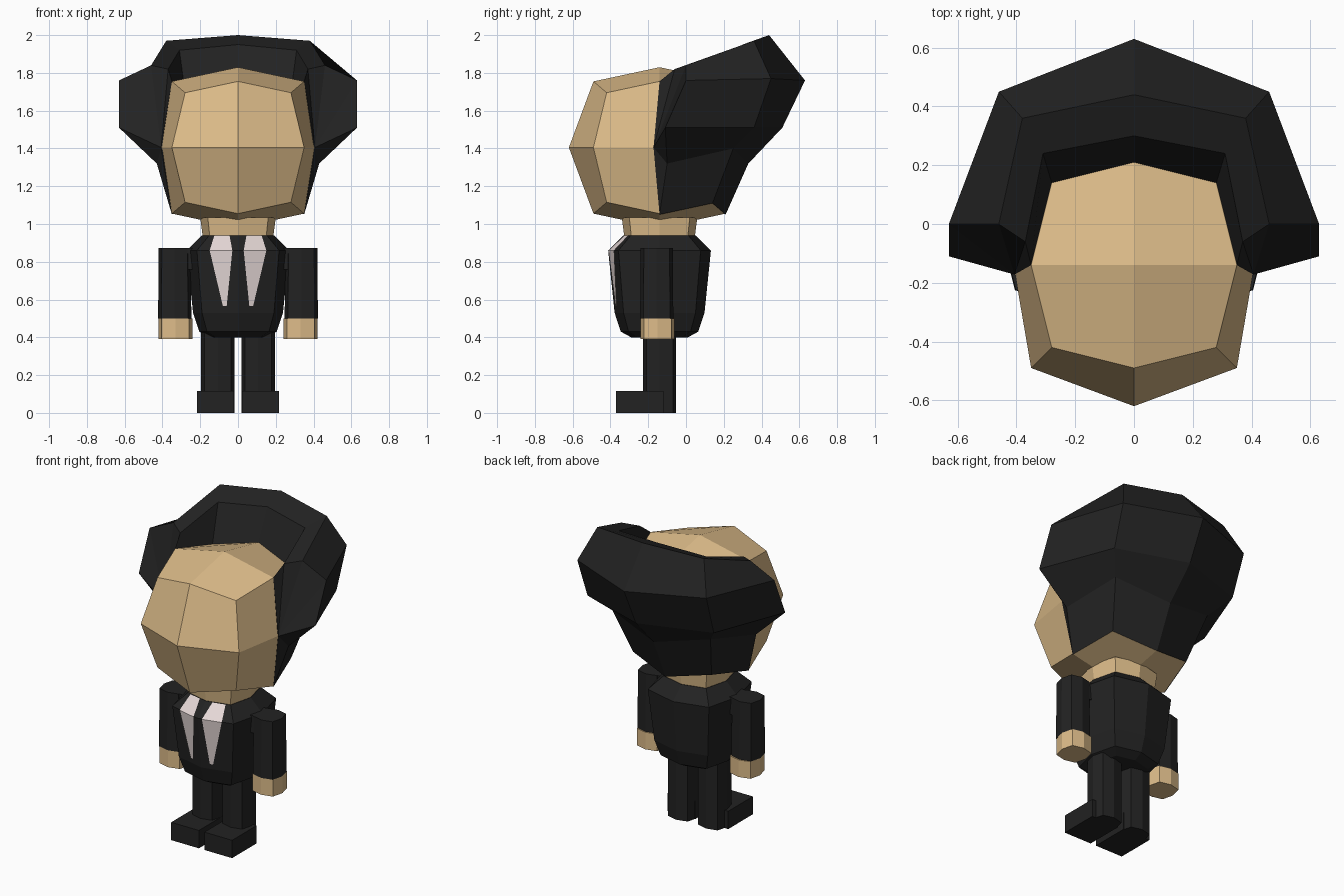
import bpy, bmesh

if "Cube" in bpy.data.objects:
    bpy.data.objects.remove(bpy.data.objects["Cube"])


def material(name, rgb):
    m = bpy.data.materials.new(name)
    m.diffuse_color = (*rgb, 1)
    m.use_nodes = True
    m.node_tree.nodes["Principled BSDF"].inputs["Base Color"].default_value = m.diffuse_color
    return m


SKIN = material("skin tan", (0.72, 0.50, 0.25))
BLACK = material("black", (0.016, 0.016, 0.016))
WHITE = material("off white", (0.79, 0.69, 0.68))
YC = -0.14  # front-to-back centre of head and body


def finish(bm, name, mat):
    bmesh.ops.recalc_face_normals(bm, faces=bm.faces)
    me = bpy.data.meshes.new(name)
    bm.to_mesh(me)
    bm.free()
    me.materials.append(mat)
    ob = bpy.data.objects.new(name, me)
    bpy.context.collection.objects.link(ob)
    return ob


def column(name, mat, cx, cy, rings):
    """Stack of rounded-square eight-sided rings given as (radius, z)."""
    bm = bmesh.new()
    unit = [(1, 0), (.8, .8), (0, 1), (-.8, .8), (-1, 0), (-.8, -.8), (0, -1), (.8, -.8)]
    loops = [[bm.verts.new((cx + u * r, cy + v * r, z)) for u, v in unit] for r, z in rings]
    for a, b in zip(loops, loops[1:]):
        for i in range(8):
            j = (i + 1) % 8
            bm.faces.new((a[i], a[j], b[j], b[i]))
    bm.faces.new(loops[0])
    bm.faces.new(loops[-1])
    return finish(bm, name, mat)


def box(name, mat, lo, hi):
    bm = bmesh.new()
    bmesh.ops.create_cube(bm, size=1)
    for v in bm.verts:
        v.co = [(l + h) / 2 + c * (h - l) for l, h, c in zip(lo, hi, v.co)]
    return finish(bm, name, mat)


# Head: cube with each side split in four, rounded out
bm = bmesh.new()
bmesh.ops.create_cube(bm, size=2)
bmesh.ops.subdivide_edges(bm, edges=bm.edges[:], cuts=1, use_grid_fill=True)
for v in bm.verts:
    n = sum(abs(c) > 0.5 for c in v.co)
    s = {1: (0.41, 0.48, 0.425), 2: (0.35,) * 3, 3: (0.28, 0.28, 0.29)}[n]
    v.co = (v.co.x * s[0], YC + v.co.y * s[1], 1.405 + v.co.z * s[2])
finish(bm, "head", SKIN)

# Hair: a swept-back band round the head; profiles at side, back corner and back
side = [(.35, -.14, 1.05), (.43, -.10, 1.32), (.63, -.11, 1.51), (.63, 0, 1.76),
        (.46, 0, 1.84), (.37, -.06, 1.82), (.35, -.14, 1.755)]
corner = [(.28, .14, 1.11), (.35, .25, 1.40), (.45, .36, 1.51), (.46, .45, 1.77),
          (.38, .36, 1.97), (.31, .24, 1.92), (.28, .14, 1.695)]
back = [(0, .21, 1.05), (0, .33, 1.32), (0, .51, 1.51), (0, .63, 1.76),
        (0, .44, 2.0), (0, .30, 1.95), (0, .21, 1.755)]


def flip(profile):
    return [(-x, y, z) for x, y, z in profile]


bm = bmesh.new()
loops = [[bm.verts.new(p) for p in prof] for prof in (side, corner, back, flip(corner), flip(side))]
for a, b in zip(loops, loops[1:]):
    for i in range(7):
        j = (i + 1) % 7
        bm.faces.new((a[i], a[j], b[j], b[i]))
for loop, s in ((loops[0], 1), (loops[-1], -1)):
    tip = bm.verts.new((s * .407, -.172, 1.405))
    for i in range(7):
        bm.faces.new((loop[i], loop[(i + 1) % 7], tip))
finish(bm, "hair", BLACK)

# Neck and jacket
column("neck", SKIN, 0, YC, [(.185, .92), (.20, 1.035)])
jacket = [(.15, .40), (.205, .43), (.238, .53), (.272, .86), (.19, .94)]
column("jacket", BLACK, 0, YC, jacket)


def jacket_front(x, z):
    """Depth of the jacket front at x, z, raised slightly."""
    for (r0, z0), (r1, z1) in zip(jacket, jacket[1:]):
        if z0 <= z <= z1:
            r = r0 + (r1 - r0) * (z - z0) / (z1 - z0)
            return YC - r + 0.25 * abs(x) - 0.006


for s, tag in ((-1, "right"), (1, "left")):
    # Shirt lapel plate
    bm = bmesh.new()
    pts = [(.125, .94), (.045, .94), (.03, .86), (.15, .86), (.06, .565), (.08, .565)]
    v = [bm.verts.new((s * x, jacket_front(x, z), z)) for x, z in pts]
    faces = [bm.faces.new(f) for f in ((v[0], v[1], v[2], v[3]), (v[3], v[2], v[4], v[5]))]
    ob = finish(bm, tag + "_lapel", WHITE)
    if ob.data.polygons[0].normal.y > 0:
        ob.data.flip_normals()

    # Arm, shoulder joint and hand
    column(tag + "_sleeve", BLACK, s * .335, -.155, [(.088, .50), (.085, .872)])
    xs = sorted((s * .20, s * .33))
    box(tag + "_shoulder", BLACK, (xs[0], -.22, .76), (xs[1], -.09, .872))
    column(tag + "_hand", SKIN, s * .332, -.15, [(.09, .39), (.09, .50)])

    # Leg and shoe
    column(tag + "_leg", BLACK, s * .107, YC, [(.088, 0), (.088, .44)])
    xs = sorted((s * .02, s * .217))
    box(tag + "_shoe", BLACK, (xs[0], -.37, 0), (xs[1], -.12, .115))
